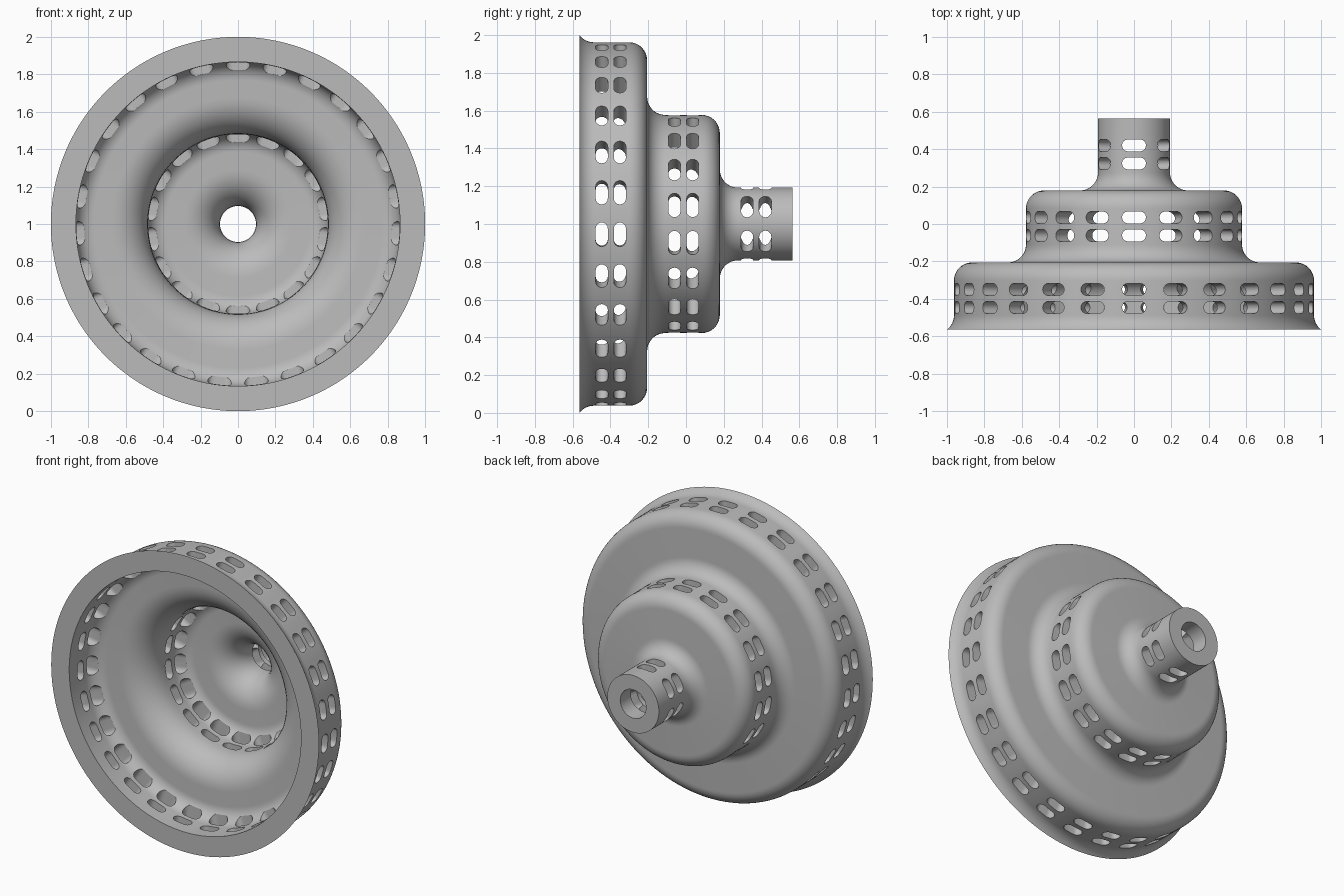
import bpy, bmesh, math

if "Cube" in bpy.data.objects:
    bpy.data.objects.remove(bpy.data.objects["Cube"], do_unlink=True)

U = 0.0962                    # wall thickness and base fillet radius
BACK, FRONT = 0.564, -0.564
S1, S2 = BACK - 4 * U, BACK - 8 * U   # outer step planes
SEG = 216


def arc(r, y, rad, a0, a1, n=9):
    """Arc points in the (radius, y) plane."""
    pts = []
    for i in range(n + 1):
        a = math.radians(a0 + (a1 - a0) * i / n)
        pts.append((r + rad * math.cos(a), y + rad * math.sin(a)))
    return pts


def spin(r, y, angle, side=0.0):
    """Place a point around the y axis, shifted sideways along the tangent."""
    s, c = math.sin(angle), math.cos(angle)
    return (r * s + side * c, y, 1 + r * c - side * s)


def mesh_object(name, bm):
    bmesh.ops.recalc_face_normals(bm, faces=bm.faces)
    me = bpy.data.meshes.new(name)
    bm.to_mesh(me)
    bm.free()
    ob = bpy.data.objects.new(name, me)
    bpy.context.collection.objects.link(ob)
    return ob


# Stepped shell: closed wall section, inside surface then outside surface
lip = math.acos((11 * U - 1) / U)
profile = [(9 * U, FRONT)]
profile += arc(8 * U, S2 - 2 * U, U, 0, 90)
profile += arc(7 * U, S2 + U, 2 * U, 270, 180)
profile += arc(4 * U, S1 - 2 * U, U, 0, 90)
profile += arc(3 * U, S1 + U, 2 * U, 270, 180)
profile += [(U, BACK), (2 * U, BACK)]
profile += arc(3 * U, S1 + U, U, 180, 270)
profile += arc(5 * U, S1 - U, U, 90, 0)
profile += arc(7 * U, S2 + U, U, 180, 270)
profile += arc(9 * U, S2 - U, U, 90, 0)
profile += arc(11 * U, FRONT + U * math.sin(lip), U, 180, 180 + math.degrees(lip))

bm = bmesh.new()
rings = [[bm.verts.new(spin(r, y, math.tau * i / SEG)) for r, y in profile]
         for i in range(SEG)]
for i in range(SEG):
    a, b = rings[i], rings[(i + 1) % SEG]
    for j in range(len(profile)):
        k = (j + 1) % len(profile)
        bm.faces.new((a[j], a[k], b[k], b[j]))
shell = mesh_object("stepped_shell", bm)


# Slot cutters: radial capsules, two rows on each tier
def add_slot(bm, angle, y, r0, r1):
    w = U / 3
    outline = arc(w, 0, w, -90, 90, 8) + arc(-w, 0, w, 90, 270, 8)
    low = [bm.verts.new(spin(r0, y + v, angle, s)) for s, v in outline]
    top = [bm.verts.new(spin(r1, y + v, angle, s)) for s, v in outline]
    bm.faces.new(low)
    bm.faces.new(top)
    for i in range(len(low)):
        k = (i + 1) % len(low)
        bm.faces.new((low[i], low[k], top[k], top[i]))


tiers = [(6, BACK, 2 * U), (18, S1, 6 * U), (27, S2, 10 * U)]
bpy.context.view_layer.objects.active = shell
for parity in (0, 1):         # alternate slots, so cutters never overlap
    bm = bmesh.new()
    for count, plane, radius in tiers:
        for k in range(parity, count, 2):
            for row in (1.5, 2.5):
                add_slot(bm, math.tau * k / count, plane - row * U,
                         radius - 1.6 * U, radius + 0.5 * U)
    cutter = mesh_object("slot_cutter", bm)
    cutter.hide_render = True
    mod = shell.modifiers.new("slots", "BOOLEAN")
    mod.operation = "DIFFERENCE"
    mod.solver = "EXACT"
    mod.object = cutter
    bpy.ops.object.modifier_apply(modifier=mod.name)
    bpy.data.objects.remove(cutter, do_unlink=True)

# Single plain grey
grey = bpy.data.materials.new("plain_grey")
grey.use_nodes = True
color = (0.5, 0.5, 0.5, 1)
grey.diffuse_color = color
grey.node_tree.nodes["Principled BSDF"].inputs["Base Color"].default_value = color
shell.data.materials.clear()
shell.data.materials.append(grey)

# Smooth shading with crisp rims and slot edges
bpy.ops.object.select_all(action="DESELECT")
shell.select_set(True)
bpy.ops.object.shade_smooth_by_angle(angle=math.radians(30))
